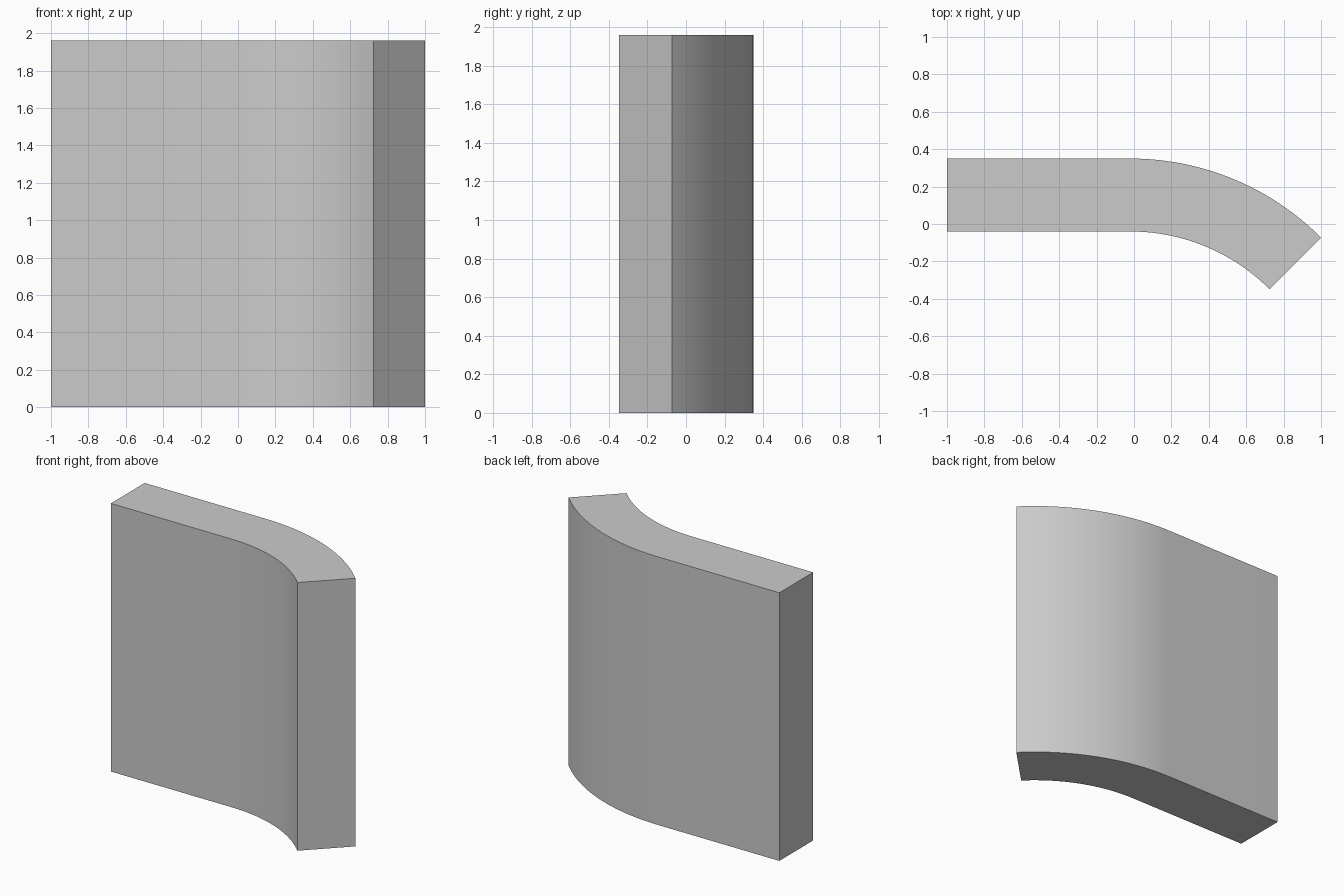
import bpy, bmesh
from math import sin, cos, radians

if "Cube" in bpy.data.objects:
    bpy.data.objects.remove(bpy.data.objects["Cube"])

HEIGHT = 1.96
THICK = 0.39
RADIUS = 1.4425          # outer radius of the bend
BEND_X = -0.02           # where the straight run ends
BACK_Y = 0.35
SEGMENTS = 24


def arc(radius):
    """Points along the 45 degree bend, starting at the straight run."""
    cy = BACK_Y - RADIUS
    angles = [radians(45) * i / SEGMENTS for i in range(SEGMENTS + 1)]
    return [(BEND_X + radius * sin(a), cy + radius * cos(a)) for a in angles]


# Plan outline: outer side, then back along the inner side
outer = [(-1, BACK_Y)] + arc(RADIUS)
inner = [(-1, BACK_Y - THICK)] + arc(RADIUS - THICK)
outline = inner + outer[::-1]

# Extrude the outline upwards
bm = bmesh.new()
base = bm.faces.new([bm.verts.new((x, y, 0)) for x, y in outline])
top = bmesh.ops.extrude_face_region(bm, geom=[base], use_keep_orig=True)
bmesh.ops.translate(bm, vec=(0, 0, HEIGHT),
                    verts=[g for g in top["geom"] if isinstance(g, bmesh.types.BMVert)])
bmesh.ops.recalc_face_normals(bm, faces=bm.faces)

mesh = bpy.data.meshes.new("curved_wall")
bm.to_mesh(mesh)
bm.free()
wall = bpy.data.objects.new("curved_wall", mesh)
bpy.context.collection.objects.link(wall)

# Smooth the bend, keep the corners sharp
bpy.context.view_layer.objects.active = wall
wall.select_set(True)
bpy.ops.object.shade_smooth_by_angle(angle=radians(30))
